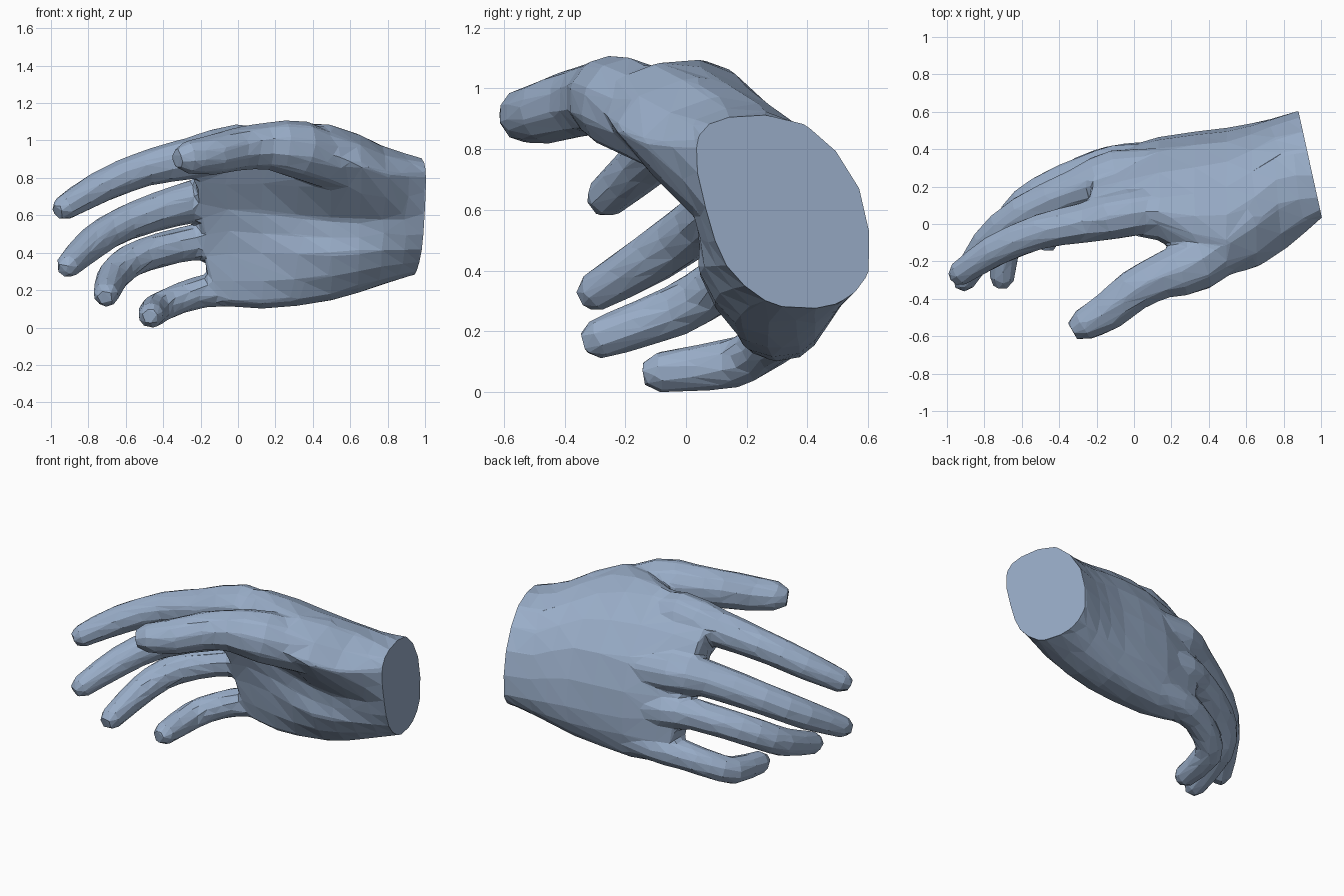
import bpy, bmesh, math
from mathutils import Vector

if "Cube" in bpy.data.objects:
    bpy.data.objects.remove(bpy.data.objects["Cube"])


def blend(points, closed=False):
    """Double the number of points by adding spline midpoints (works on Vectors)."""
    n = len(points)
    out = []
    for k in range(n if closed else n - 1):
        a, b, c, d = (points[(k + s) % n if closed else min(max(k + s, 0), n - 1)]
                      for s in (-1, 0, 1, 2))
        out += [b, (b + c) * 0.5625 - (a + d) * 0.0625]
    return out if closed else out + [points[-1]]


def loft(name, rings):
    """Skin a list of point rings into a closed mesh."""
    bm = bmesh.new()
    rows = [[bm.verts.new(p) for p in ring] for ring in rings]
    n = len(rows[0])
    for a, b in zip(rows, rows[1:]):
        for i in range(n):
            j = (i + 1) % n
            bm.faces.new((a[i], a[j], b[j], b[i]))
    bm.faces.new(rows[0])
    bm.faces.new(rows[-1])
    bmesh.ops.recalc_face_normals(bm, faces=bm.faces[:])
    me = bpy.data.meshes.new(name)
    bm.to_mesh(me)
    bm.free()
    ob = bpy.data.objects.new(name, me)
    bpy.context.collection.objects.link(ob)
    return ob


def finger(name, path, sides=10):
    """Tube along joints (x, y, z, radius) with a blunt tip."""
    joints = blend([Vector(p) for p in path])
    pts = [p.to_3d() for p in joints]
    rad = [p.w * 1.06 for p in joints]
    end = (pts[-1] - pts[-2]).normalized()
    pts.append(pts[-1] + end * rad[-1] * 0.75)
    rad.append(rad[-1] * 0.6)
    rings = []
    for i, c in enumerate(pts):
        t = (pts[min(i + 1, len(pts) - 1)] - pts[max(i - 1, 0)]).normalized()
        side = Vector((0, 0, 1))
        side = (side - t * side.dot(t)).normalized()
        back = t.cross(side)
        angles = [(k + 0.5) * 2 * math.pi / sides for k in range(sides)]
        rings.append([c + rad[i] * (math.cos(a) * back + math.sin(a) * side)
                      for a in angles])
    return loft(name, rings)


def section(x0, ky, kz, yz):
    """Palm section on a tilted plane, from thumb pad over the back to the palm."""
    return blend([Vector((x0 + ky * y + kz * z, y, z)) for y, z in yz], closed=True)


# Palm and wrist; the wrist runs a little long and is cut flat at the end
wrist = section(1.012, -0.22, 0, [
    (.035, .83), (.14, .91), (.39, .89), (.57, .68),
    (.605, .40), (.49, .295), (.37, .285), (.265, .305), (.135, .42), (.07, .60)])
stub = [p + Vector((0.06, 0, 0)) for p in wrist]
heel = section(0.78, -0.1, 0, [
    (-.15, .83), (.10, .98), (.36, .89), (.52, .67),
    (.56, .40), (.48, .26), (.36, .225), (.18, .26), (.06, .42), (.03, .58)])
middle = section(0.5, 0, 0, [
    (-.28, .92), (-.10, 1.09), (.20, 1.01), (.44, .75),
    (.515, .40), (.465, .22), (.37, .155), (.18, .18), (.04, .40), (.05, .58)])
front = section(0.13, 0, 0, [
    (-.09, .92), (.00, 1.07), (.14, 1.07), (.40, .75),
    (.465, .40), (.44, .22), (.38, .12), (.21, .135), (.15, .40), (.11, .62)])
knuckles = section(-0.13, 0, -0.12, [
    (-.03, .87), (.00, .99), (.10, .98), (.27, .75),
    (.365, .42), (.37, .25), (.35, .15), (.26, .155), (.21, .40), (.11, .65)])
palm = [stub, wrist, heel, middle, front, knuckles]
lines = [blend(list(line)) for line in zip(*palm)]
hand = loft("hand", list(zip(*lines)))

# Fingers and thumb, from root to tip
digits = [
    finger("thumb", [
        (.66, .02, .84, .14), (.33, -.21, .955, .15), (.15, -.28, .975, .12),
        (0, -.355, .96, .11), (-.13, -.46, .93, .103), (-.27, -.54, .915, .085)]),
    finger("thumb_web", [
        (.62, .03, .92, .12), (.42, -.08, .97, .11), (.27, -.09, .95, .09)]),
    finger("index_finger", [
        (.25, .10, .94, .09), (0, .06, .965, .122), (-.25, .01, .91, .107),
        (-.50, -.04, .855, .092), (-.75, -.145, .75, .084), (-.93, -.265, .645, .067)]),
    finger("middle_finger", [
        (.20, .30, .68, .10), (-.10, .27, .69, .125), (-.28, .20, .67, .107),
        (-.60, .055, .565, .092), (-.78, -.10, .455, .086), (-.91, -.30, .335, .065)]),
    finger("ring_finger", [
        (.20, .33, .45, .10), (-.10, .31, .465, .112), (-.24, .28, .46, .092),
        (-.42, .21, .42, .088), (-.58, .11, .36, .088), (-.67, -.03, .275, .083),
        (-.705, -.29, .18, .066)]),
    finger("little_finger", [
        (.20, .36, .24, .085), (-.05, .34, .215, .09), (-.20, .31, .195, .084),
        (-.34, .25, .15, .08), (-.44, .15, .10, .08), (-.465, -.09, .07, .066)]),
]


def apply_modifier(kind, **settings):
    mod = hand.modifiers.new("step", kind)
    for key, value in settings.items():
        setattr(mod, key, value)
    bpy.ops.object.modifier_apply(modifier=mod.name)


# Fuse all digits into the palm, soften the joints, then reduce to flat facets
bpy.context.view_layer.objects.active = hand
for digit in digits:
    apply_modifier('BOOLEAN', operation='UNION', solver='EXACT', object=digit)
for digit in digits:
    bpy.data.objects.remove(digit, do_unlink=True)
apply_modifier('REMESH', mode='VOXEL', voxel_size=0.012)
apply_modifier('SMOOTH', factor=0.5, iterations=16)
triangles = sum(len(p.vertices) - 2 for p in hand.data.polygons)
apply_modifier('DECIMATE', ratio=1800 / triangles)

# Flat cut at the wrist
bm = bmesh.new()
bm.from_mesh(hand.data)
bmesh.ops.bisect_plane(bm, geom=bm.verts[:] + bm.edges[:] + bm.faces[:], dist=1e-4,
                       plane_co=(1.012, 0, 0), plane_no=(1, 0.22, 0), clear_outer=True)
bmesh.ops.holes_fill(bm, edges=[e for e in bm.edges if e.is_boundary], sides=0)
bmesh.ops.recalc_face_normals(bm, faces=bm.faces[:])
low = min(v.co.z for v in bm.verts)
bmesh.ops.translate(bm, verts=bm.verts[:], vec=(0, 0, -low))
for f in bm.faces:
    f.smooth = False
bm.to_mesh(hand.data)
bm.free()

# Blue-grey surface
skin = bpy.data.materials.new("blue_grey")
skin.diffuse_color = (0.32, 0.42, 0.58, 1)
skin.use_nodes = True
skin.node_tree.nodes["Principled BSDF"].inputs["Base Color"].default_value = skin.diffuse_color
hand.data.materials.clear()
hand.data.materials.append(skin)
